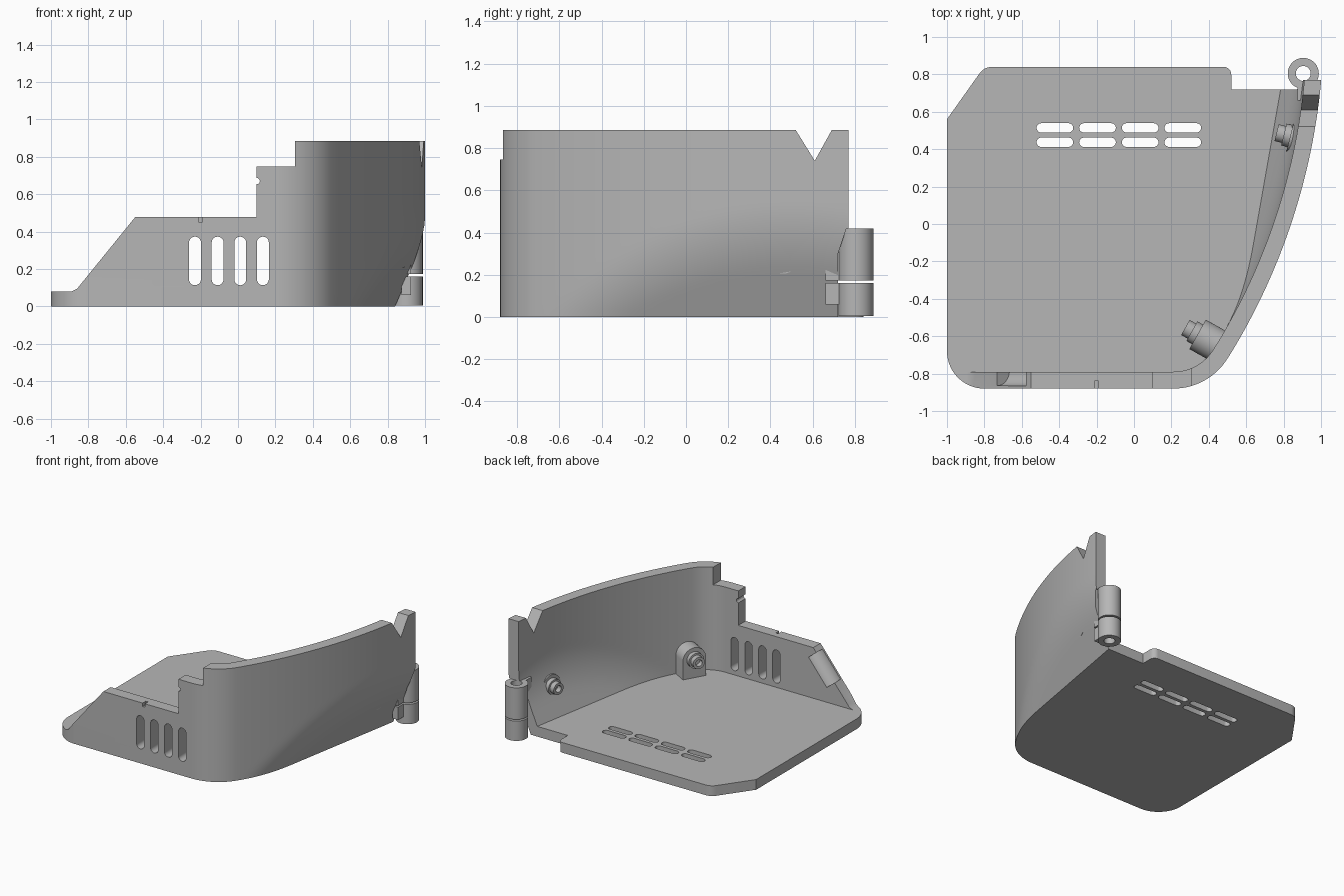
import bpy, bmesh
from math import sin, cos, radians, pi, sqrt
from mathutils import Vector, Matrix

cube = bpy.data.objects.get("Cube")
if cube:
    bpy.data.objects.remove(cube)

grey = bpy.data.materials.new("plain grey")
grey.use_nodes = True
colour = (0.47, 0.47, 0.47, 1)
grey.diffuse_color = colour
grey.node_tree.nodes["Principled BSDF"].inputs["Base Color"].default_value = colour

FLOOR, TOP, THICK = 0.08, 0.885, 0.09


# --- helpers ---
def loft(name, rings):
    """Closed solid through rings of equal point count."""
    bm = bmesh.new()
    loops = [[bm.verts.new(p) for p in ring] for ring in rings]
    n = len(loops[0])
    for a, b in zip(loops, loops[1:]):
        for i in range(n):
            j = (i + 1) % n
            bm.faces.new((a[i], a[j], b[j], b[i]))
    bm.faces.new(loops[0][::-1])
    bm.faces.new(loops[-1])
    bmesh.ops.recalc_face_normals(bm, faces=bm.faces)
    mesh = bpy.data.meshes.new(name)
    bm.to_mesh(mesh)
    bm.free()
    mesh.materials.append(grey)
    ob = bpy.data.objects.new(name, mesh)
    bpy.context.collection.objects.link(ob)
    return ob


def prism(name, pts, lo, hi, axis="z"):
    place = {"x": lambda a, b, h: (h, a, b),
             "y": lambda a, b, h: (a, h, b),
             "z": lambda a, b, h: (a, b, h)}[axis]
    return loft(name, [[place(a, b, h) for a, b in pts] for h in (lo, hi)])


def arc(cx, cy, r, start, end, n):
    angles = [radians(start + (end - start) * i / n) for i in range(n + 1)]
    return [(cx + r * cos(t), cy + r * sin(t)) for t in angles]


def circle(r, n=32, cx=0, cy=0):
    return arc(cx, cy, r, 0, 360 - 360 / n, n - 1)


def rect(x0, x1, y0, y1):
    return [(x0, y0), (x1, y0), (x1, y1), (x0, y1)]


def cut(ob, cutter):
    mod = ob.modifiers.new("cut", "BOOLEAN")
    mod.operation, mod.solver, mod.object = "DIFFERENCE", "EXACT", cutter
    bpy.context.view_layer.objects.active = ob
    bpy.ops.object.modifier_apply(modifier=mod.name)
    bpy.data.objects.remove(cutter)


def smooth(ob, angle=25):
    bpy.ops.object.select_all(action="DESELECT")
    ob.select_set(True)
    bpy.context.view_layer.objects.active = ob
    bpy.ops.object.shade_smooth_by_angle(angle=radians(angle))


# --- curved side wall with its slanted lower flank ---
def wall_path(inset, end):
    return (arc(0.211, -0.54, 0.34 - inset, -90, -32, 14)
            + arc(-2.375, 1.076, 3.39 - inset, -32, end, 40)[1:])


def flank(pts, z, inset):
    """Pull the side in towards the floor, blending softly into the wall."""
    ring, blend = [], 0.07
    for x, y in pts:
        if x > 0.2:
            limit = 0.625 + 0.176 * (y + 0.5) + 0.43 * z - inset
            h = max(blend - abs(x - limit), 0)
            x = min(x, limit) - h * h / (4 * blend)
        ring.append((x, y, z))
    return ring


def levels(lo, hi, n=26):
    return [lo + (hi - lo) * i / n for i in range(n + 1)]


outline = (arc(-0.8, -0.68, 0.2, 180, 270, 14) + wall_path(0, -5.2)
           + [(0.78, 0.77), (0.78, 0.72), (0.52, 0.72)]
           + arc(0.48, 0.8, 0.04, 0, 90, 6) + arc(-0.76, 0.76, 0.08, 90, 145, 6)
           + [(-1, 0.56)])
body = loft("tray_body", [flank(outline, z, 0) for z in levels(0, TOP)])

hollow = [(-1.5, -0.79)] + wall_path(THICK, 0) + [(-1.5, 1.076)]
cut(body, loft("hollow", [flank(hollow, z, THICK) for z in levels(FLOOR, 1)]))

# stepped front edge
steps = [(-1.2, FLOOR), (-0.89, FLOOR), (-0.86, 0.095), (-0.55, 0.477), (0.1, 0.477),
         (0.1, 0.747), (0.305, 0.747), (0.305, 1.1), (-1.2, 1.1)]
cut(body, prism("steps", steps, -1.1, -0.7, "y"))

# notch in the side wall and relieved lower end beside the hinge
cut(body, prism("notch", [(0.61, 0.74), (0.726, 0.95), (0.48, 0.95)], 0.8, 1.2, "x"))
cut(body, prism("relief", [(0.9, 0.42), (0.76, 0.42), (0.72, 0.3), (0.72, -0.1), (0.9, -0.1)],
                0.6, 1.2, "x"))

# small catches in the front edge
cut(body, prism("catch", rect(-0.21, -0.19, 0.45, 0.6), -1, -0.84, "y"))
cut(body, prism("groove", circle(0.017, 12, 0.1, 0.67), -1, -0.7, "y"))

# hollow behind the sloping end
scoop = prism("scoop", circle(0.085, 40), -0.13, 0.12)
slope = Vector((0.31, 0, 0.385))
scoop.matrix_world = Matrix.Translation((-0.65, -0.78, 0.35)) @ slope.to_track_quat("Z", "Y").to_matrix().to_4x4()
bpy.context.view_layer.update()
cut(body, scoop)


# --- vent slots ---
def slot(cx, cy, half, r, upright):
    pts = arc(half - r, 0, r, -90, 90, 10) + arc(r - half, 0, r, 90, 270, 10)
    return [(cx - b, cy + a) if upright else (cx + a, cy + b) for a, b in pts]


for i in range(4):
    cut(body, prism("front_vent", slot(-0.23 + 0.121 * i, 0.243, 0.13, 0.032, True), -1, -0.7, "y"))
    for y in (0.437, 0.514):
        cut(body, prism("floor_vent", slot(-0.423 + 0.228 * i, y, 0.098, 0.025, False), -0.1, 0.2))
smooth(body)

# --- hinge ---
for name, lo, hi, neck_lo in (("lower", 0.005, 0.16, 0.06), ("upper", 0.172, 0.42, 0.172)):
    knuckle = prism(name + "_hinge_knuckle", circle(0.083, 48, 0.905, 0.805), lo, hi)
    cut(knuckle, prism("pin_hole", circle(0.04, 32, 0.905, 0.805), -0.1, 0.6))
    smooth(knuckle)
    prism(name + "_hinge_neck", rect(0.875, 0.925, 0.66, 0.745), neck_lo, hi)


# --- screw bosses on the inside of the wall ---
def aimed(ob, point, direction):
    """Local z follows the direction, local y stays upright."""
    z = Vector(direction).normalized()
    y = Vector((0, 0, 1))
    turn = Matrix((y.cross(z), y, z)).transposed().to_4x4()
    ob.matrix_world = Matrix.Translation(point) @ turn
    smooth(ob)


def boss(name, point, direction, base, depth):
    aimed(prism(name + "_bracket", base, -depth, 0), point, direction)
    aimed(prism(name + "_collar", circle(0.06), -0.02, 0.035), point, direction)
    tube = prism(name + "_tube", circle(0.046), -0.02, 0.075)
    cut(tube, prism("bore", circle(0.026), 0.01, 0.2))
    aimed(tube, point, direction)


arch = arc(0, 0, 0.09, 0, 180, 20) + [(-0.09, -0.17), (0.09, -0.17)]
boss("front_boss", (0.34, -0.59, 0.225), (-0.87, 0.49, 0), arch, 0.17)
boss("rear_boss", (0.835, 0.47, 0.29), (-0.96, 0.24, 0), circle(0.085), 0.05)
